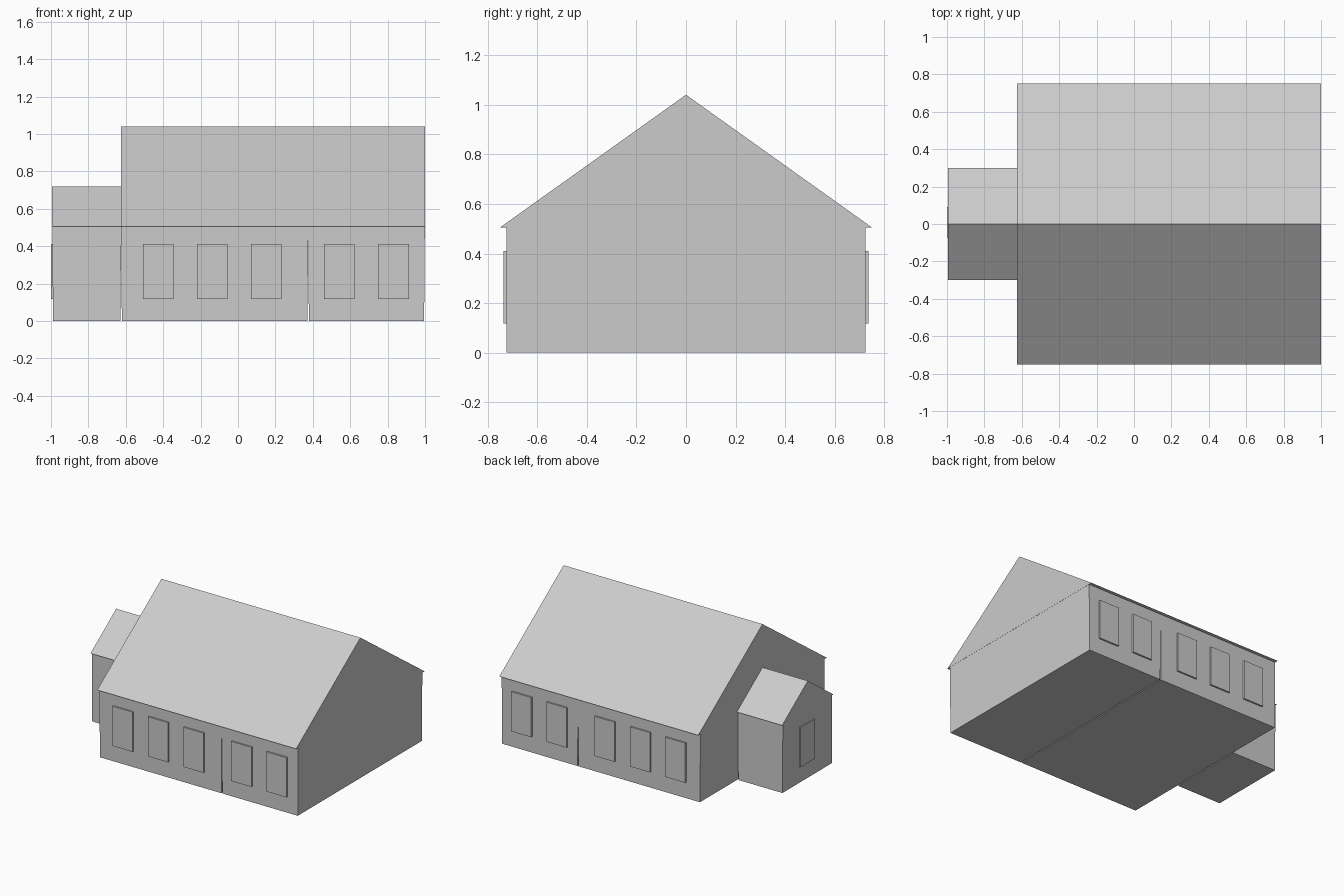
import bpy, bmesh

cube = bpy.data.objects.get("Cube")
if cube:
    bpy.data.objects.remove(cube, do_unlink=True)

EAVE = 0.505    # height where walls meet roofs
INSET = 0.004   # slight inward lean of the wall ends at the ground

grey = bpy.data.materials.new("plain_grey")
grey.use_nodes = True
grey.diffuse_color = (0.6, 0.6, 0.6, 1)
grey.node_tree.nodes["Principled BSDF"].inputs["Base Color"].default_value = (0.6, 0.6, 0.6, 1)


def finish(name, bm):
    bmesh.ops.recalc_face_normals(bm, faces=bm.faces)
    mesh = bpy.data.meshes.new(name)
    bm.to_mesh(mesh)
    bm.free()
    mesh.materials.append(grey)
    obj = bpy.data.objects.new(name, mesh)
    bpy.context.collection.objects.link(obj)
    return obj


def box(x0, x1, y0, y1, z0, z1):
    bm = bmesh.new()
    bmesh.ops.create_cube(bm, size=1)
    for v in bm.verts:
        v.co.x = x1 if v.co.x > 0 else x0
        v.co.y = y1 if v.co.y > 0 else y0
        v.co.z = z1 if v.co.z > 0 else z0
    return bm


def walls(name, x0, x1, half):
    """Open-topped block whose ends lean in slightly at the ground."""
    bm = box(x0, x1, -half, half, 0, EAVE)
    mid = (x0 + x1) / 2
    for v in bm.verts:
        if v.co.z < EAVE / 2:
            v.co.x += INSET if v.co.x < mid else -INSET
    bm.normal_update()
    top = [f for f in bm.faces if all(v.co.z > EAVE / 2 for v in f.verts)]
    # keep the outward winding before the hidden top is removed
    bmesh.ops.delete(bm, geom=top, context='FACES_ONLY')
    return finish(name, bm)


def gable_roof(name, x0, x1, half, ridge):
    bm = bmesh.new()
    profile = [(-half, EAVE), (half, EAVE), (0, ridge)]
    face = bm.faces.new([bm.verts.new((x0, y, z)) for y, z in profile])
    ext = bmesh.ops.extrude_face_region(bm, geom=[face])
    for v in ext["geom"]:
        if isinstance(v, bmesh.types.BMVert):
            v.co.x = x1
    # close the starting end if the extrusion dropped it
    bmesh.ops.holes_fill(bm, edges=[e for e in bm.edges if e.is_boundary])
    return finish(name, bm)


# Main building: two wall blocks with a narrow joint, under one roof
walls("main_walls_long", -0.625, 0.375, 0.724)
walls("main_walls_short", 0.375, 0.999, 0.724)
gable_roof("main_roof", -0.625, 1.0, 0.75, 1.04)

# Small entrance wing
walls("wing_walls", -0.993, -0.625, 0.288)
gable_roof("wing_roof", -0.995, -0.625, 0.3, 0.72)

# Raised window panels on both long sides
for i, x in enumerate((-0.427, -0.138, 0.151, 0.542, 0.831)):
    for side, s in (("front", -1), ("back", 1)):
        y0, y1 = sorted((s * 0.715, s * 0.736))
        finish(f"window_{side}_{i + 1}", box(x - 0.082, x + 0.082, y0, y1, 0.118, 0.411))

# Raised panel on the end of the wing
finish("wing_window", box(-1.0, -0.98, -0.075, 0.09, 0.118, 0.411))
